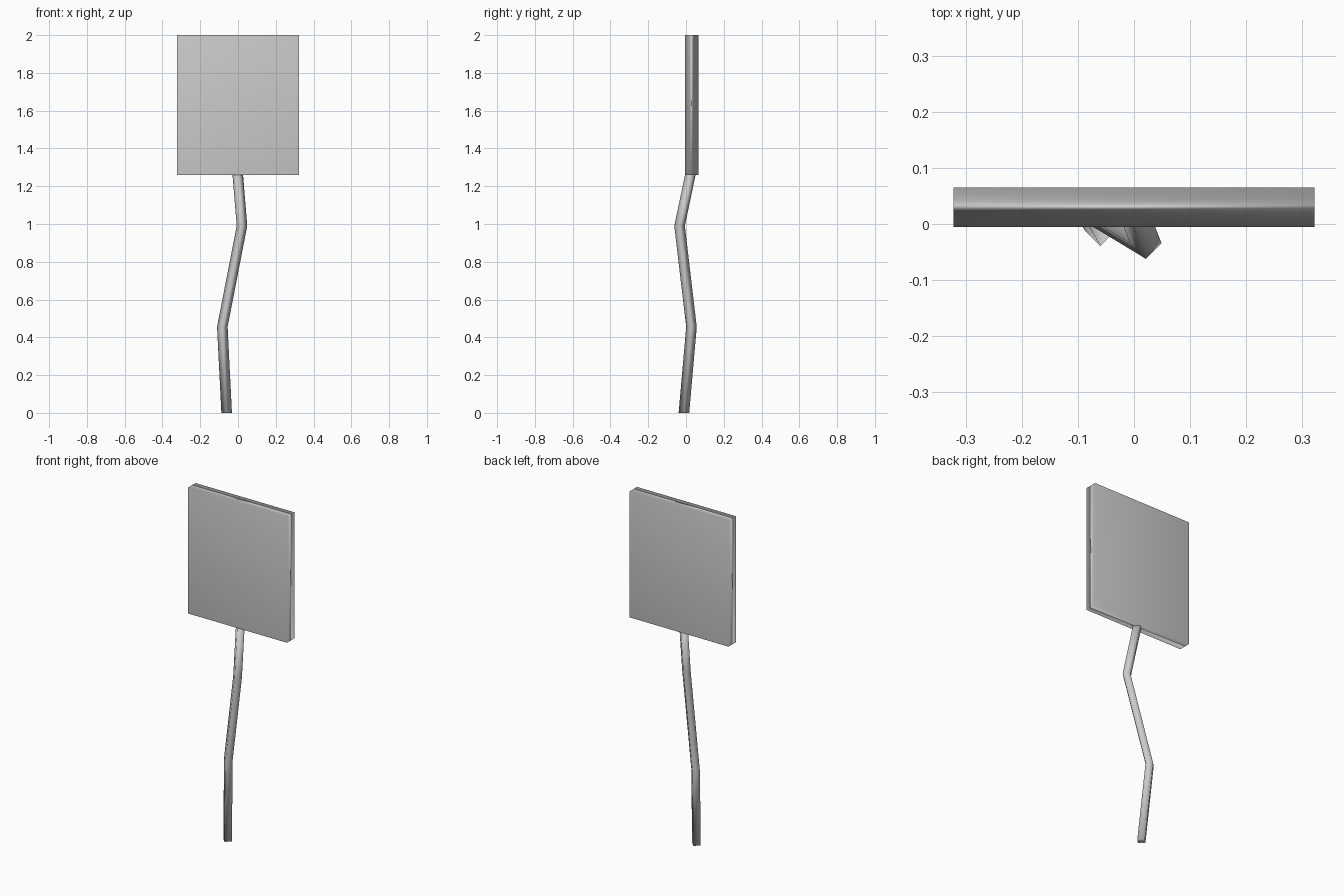
import bpy, bmesh
from math import cos, sin, pi

cube = bpy.data.objects.get("Cube")
if cube:
    bpy.data.objects.remove(cube, do_unlink=True)

grey = bpy.data.materials.new("plain_grey")
grey.use_nodes = True
colour = (0.6, 0.6, 0.6, 1)
grey.diffuse_color = colour
grey.node_tree.nodes["Principled BSDF"].inputs["Base Color"].default_value = colour


def finish(bm, name):
    """Turn a bmesh into a smooth shaded grey object."""
    bmesh.ops.recalc_face_normals(bm, faces=bm.faces)
    for face in bm.faces:
        face.smooth = True
    mesh = bpy.data.meshes.new(name)
    bm.to_mesh(mesh)
    bm.free()
    mesh.materials.append(grey)
    obj = bpy.data.objects.new(name, mesh)
    bpy.context.collection.objects.link(obj)
    return obj


# Sign board: a thin box with softly shaded edges
bm = bmesh.new()
bmesh.ops.create_cube(bm, size=1)
board = finish(bm, "sign_board")
board.scale = (0.644, 0.07, 0.74)
board.location = (0, 0.03, 1.63)

# Crooked post: four-sided rings joined along a bent path
path = [(-0.06, -0.011, 0), (-0.083, 0.029, 0.455),
        (0.021, -0.034, 0.99), (-0.002, 0.025, 1.27)]
SIDES, RADIUS = 4, 0.028
bm = bmesh.new()
rings = [[bm.verts.new((x + RADIUS * cos(2 * pi * i / SIDES),
                        y + RADIUS * sin(2 * pi * i / SIDES), z))
          for i in range(SIDES)] for x, y, z in path]
for low, high in zip(rings, rings[1:]):
    for i in range(SIDES):
        j = (i + 1) % SIDES
        bm.faces.new((low[i], low[j], high[j], high[i]))
bm.faces.new(rings[0])
bm.faces.new(rings[-1])
finish(bm, "crooked_post")
